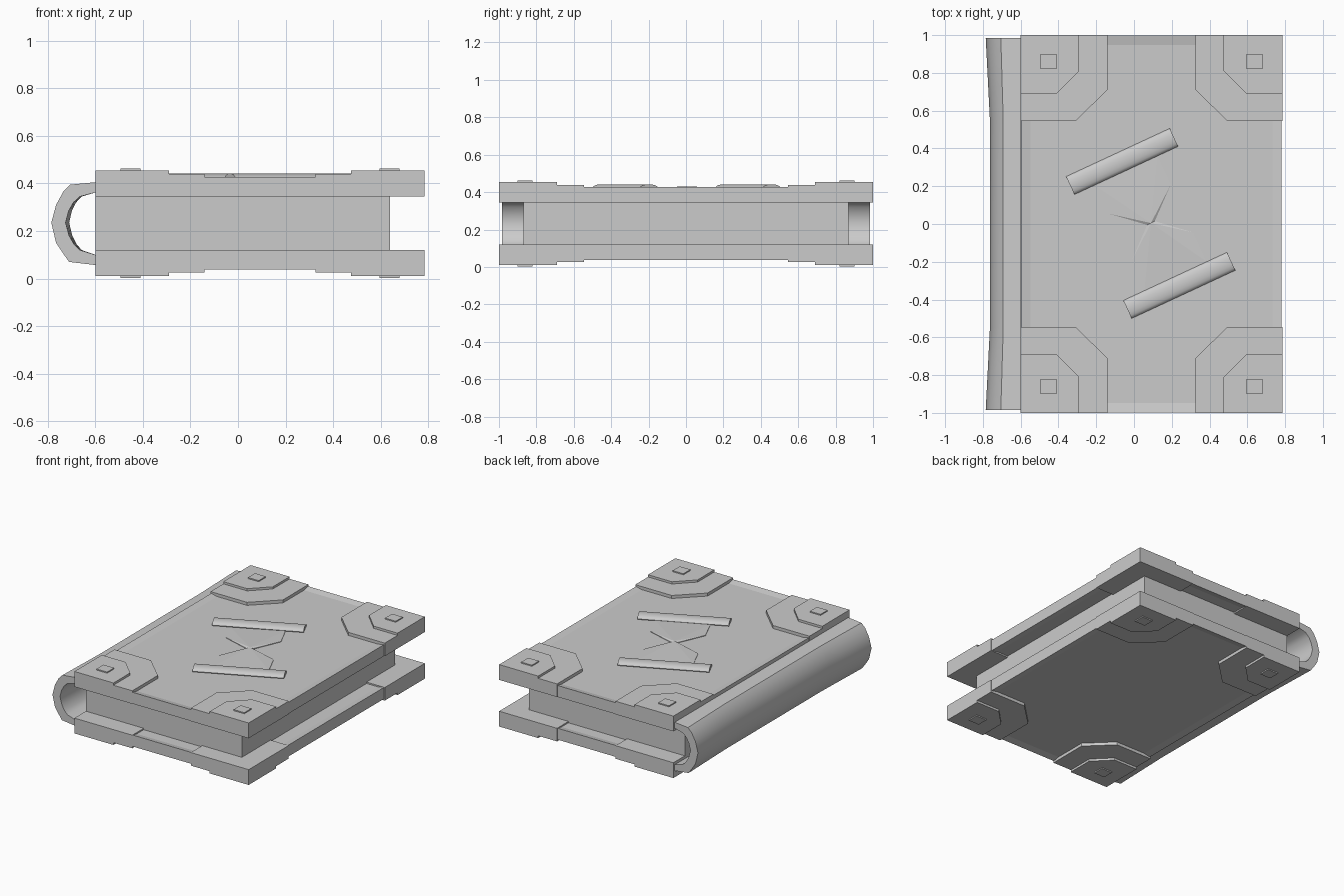
import bpy, bmesh, math
from mathutils import Matrix

if "Cube" in bpy.data.objects:
    bpy.data.objects.remove(bpy.data.objects["Cube"], do_unlink=True)

grey = bpy.data.materials.new("plain_grey")
grey.use_nodes = True
COLOUR = (0.6, 0.6, 0.6, 1)
grey.diffuse_color = COLOUR
grey.node_tree.nodes["Principled BSDF"].inputs["Base Color"].default_value = COLOUR

MID_Z = 0.2325   # mirror plane between the two covers
MID_X = 0.0925   # middle of the covers


def finish(name, bm, smooth=False):
    bmesh.ops.recalc_face_normals(bm, faces=bm.faces)
    mesh = bpy.data.meshes.new(name)
    bm.to_mesh(mesh)
    bm.free()
    mesh.materials.append(grey)
    ob = bpy.data.objects.new(name, mesh)
    bpy.context.collection.objects.link(ob)
    if smooth:
        bpy.ops.object.select_all(action='DESELECT')
        ob.select_set(True)
        bpy.context.view_layer.objects.active = ob
        bpy.ops.object.shade_smooth_by_angle(angle=math.radians(40))
    return ob


def prism(bm, pts, z0, z1):
    """Extrude an outline upwards and return its top face."""
    low = [bm.verts.new((x, y, z0)) for x, y in pts]
    top = [bm.verts.new((x, y, z1)) for x, y in pts]
    n = len(pts)
    bm.faces.new(low[::-1])
    for i in range(n):
        j = (i + 1) % n
        bm.faces.new((low[i], low[j], top[j], top[i]))
    return bm.faces.new(top)


def rect(x0, x1, y0, y1):
    return [(x0, y0), (x1, y0), (x1, y1), (x0, y1)]


def flip(bm, upper):
    """Turn a part made for the upper cover into its lower twin."""
    if not upper:
        for v in bm.verts:
            v.co.z = 2 * MID_Z - v.co.z


# Pages
bm = bmesh.new()
prism(bm, rect(-0.6, 0.64, -0.87, 0.87), 0.105, 0.36)
finish("pages", bm)

# Corner plate outlines, measured inwards from the corner (dx, dy)
LARGE = [(0, 0), (0.46, 0), (0.46, 0.29), (0.29, 0.455), (0, 0.455)]
SMALL = [(0, 0), (0.31, 0), (0.31, 0.19), (0.19, 0.31), (0, 0.31)]
STUD = rect(0.105, 0.19, 0.10, 0.18)

for upper, side in ((True, "upper"), (False, "lower")):
    # Cover board with a shallow panel sunk into both faces
    bm = bmesh.new()
    prism(bm, rect(-0.595, 0.78, -0.997, 0.997), 0.345, 0.427)
    bm.normal_update()
    for f in [f for f in bm.faces if abs(f.normal.z) > 0.9]:
        bmesh.ops.inset_region(bm, faces=[f], thickness=0.068, depth=0)
        f.normal_update()
        bmesh.ops.translate(bm, verts=f.verts, vec=f.normal * -0.01)
    flip(bm, upper)
    finish(side + "_cover", bm)

    # Stepped corner plates with a stud on each
    for sx, xn in ((1, "left"), (-1, "right")):
        for sy, yn in ((-1, "front"), (1, "back")):
            bm = bmesh.new()
            for outline, z0, z1 in ((LARGE, 0.345, 0.439), (SMALL, 0.436, 0.455),
                                    (STUD, 0.45, 0.463)):
                prism(bm, [(MID_X + sx * (0.6925 - dx), sy * (1 - dy))
                           for dx, dy in outline], z0, z1)
            flip(bm, upper)
            finish(f"{side}_corner_{yn}_{xn}", bm)

# Spine: bent sheet lofted along y, slightly drawn in along its middle
OUTER = [(-0.6, 0.405), (-0.705, 0.395), (-0.735, 0.365), (-0.765, 0.31), (-0.785, 0.235),
         (-0.765, 0.15), (-0.735, 0.105), (-0.71, 0.07), (-0.6, 0.057)]
INNER = [(-0.6, 0.1), (-0.665, 0.12), (-0.69, 0.145), (-0.71, 0.18), (-0.725, 0.235),
         (-0.712, 0.285), (-0.692, 0.32), (-0.665, 0.345), (-0.6, 0.362)]
section = OUTER + INNER
bm = bmesh.new()
rings = []
for y in (-0.985, -0.85, -0.7, -0.55, 0.55, 0.7, 0.85, 0.985):
    t = max(0, (abs(y) - 0.55) / 0.435)
    s = 0.88 + 0.12 * t
    rings.append([bm.verts.new((-0.6 + (x + 0.6) * s, y, z)) for x, z in section])
n = len(section)
for a, b in zip(rings, rings[1:]):
    for i in range(n):
        j = (i + 1) % n
        bm.faces.new((a[i], a[j], b[j], b[i]))
half = len(OUTER)
for r in (rings[0], rings[-1]):
    for i in range(half - 1):
        bm.faces.new((r[i], r[i + 1], r[n - 2 - i], r[n - 1 - i]))
finish("spine", bm, smooth=True)

# Hourglass emblem: slightly domed glass
GLASS = [(-0.2, 0.2), (-0.135, 0.055), (0.07, -0.005), (-0.015, -0.2), (0.055, -0.355),
         (0.385, -0.2), (0.315, -0.045), (0.11, 0.015), (0.195, 0.21), (0.125, 0.36)]
bm = bmesh.new()
top = prism(bm, GLASS, 0.41, 0.421)
hub = bmesh.ops.poke(bm, faces=[top])["verts"][0]
hub.co = (0.09, 0.005, 0.43)
finish("hourglass_glass", bm)

# Hourglass end bars: flattened rods
for name, cx, cy in (("hourglass_top_bar", -0.063, 0.331), ("hourglass_bottom_bar", 0.24, -0.325)):
    bm = bmesh.new()
    bmesh.ops.create_cone(bm, cap_ends=True, segments=16, radius1=1, radius2=1, depth=1)
    m = (Matrix.Translation((cx, cy, 0.422)) @ Matrix.Rotation(math.radians(24.9), 4, 'Z')
         @ Matrix.Diagonal((0.605, 0.0525, 0.02, 1)) @ Matrix.Rotation(math.radians(90), 4, 'Y'))
    bmesh.ops.transform(bm, matrix=m, verts=bm.verts)
    finish(name, bm, smooth=True)
